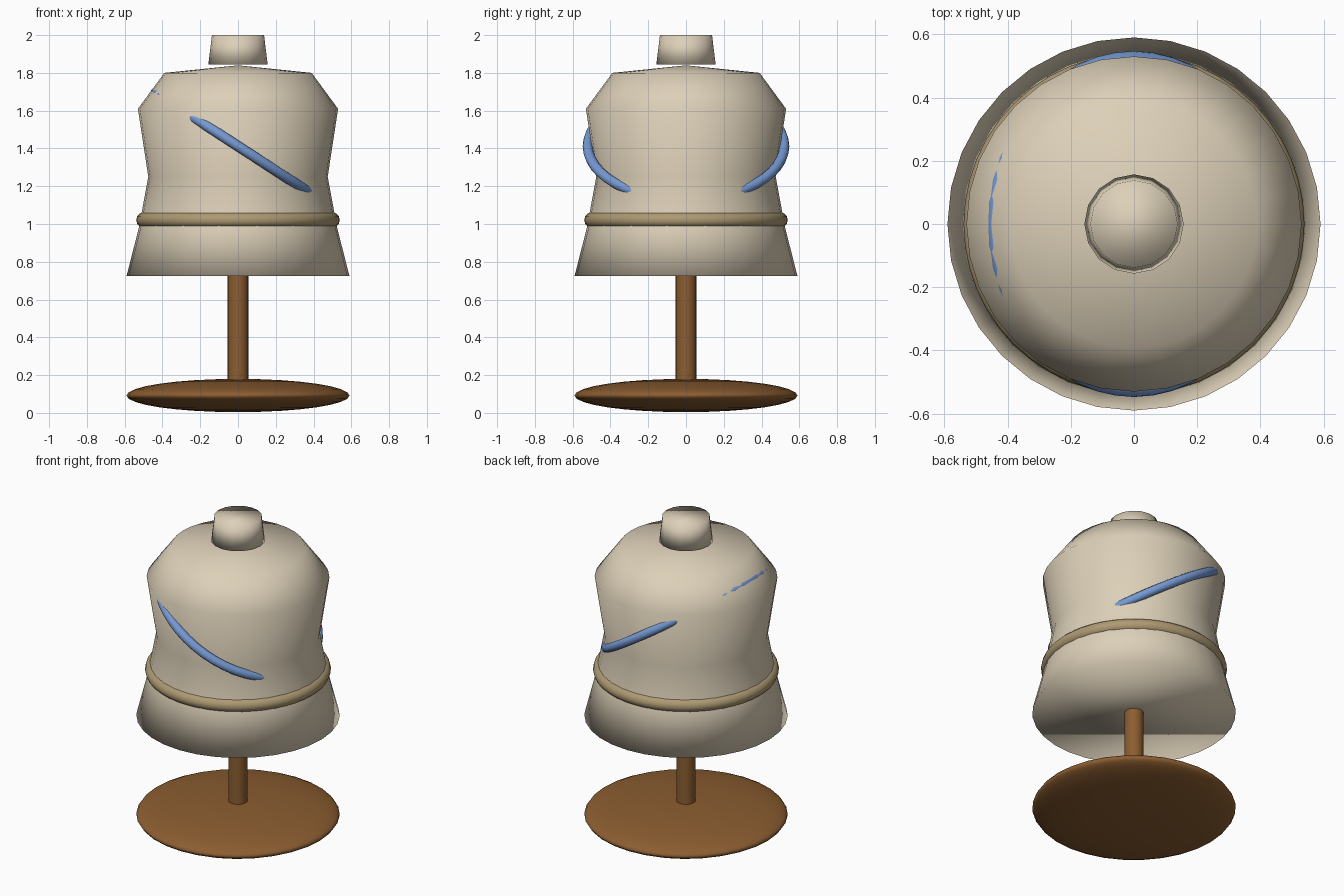
import bpy
import bmesh
import math

if "Cube" in bpy.data.objects:
    bpy.data.objects.remove(bpy.data.objects["Cube"], do_unlink=True)


def make_material(name, rgb):
    mat = bpy.data.materials.new(name)
    mat.use_nodes = True
    color = (*rgb, 1.0)
    mat.diffuse_color = color
    mat.node_tree.nodes["Principled BSDF"].inputs["Base Color"].default_value = color
    return mat


def finish(name, mat, smooth=True):
    obj = bpy.context.object
    obj.name = obj.data.name = name
    obj.data.materials.append(mat)
    if smooth:
        bpy.ops.object.shade_smooth()
    return obj


def lathe(name, profile, sides, mat):
    """Turn (radius, height) points about z; radius 0 gives a tip, open ends get a cap."""
    bm = bmesh.new()
    rings = []
    for r, z in profile:
        if r == 0:
            rings.append([bm.verts.new((0, 0, z))] * sides)
            continue
        angles = [math.tau * i / sides for i in range(sides)]
        rings.append([bm.verts.new((r * math.cos(a), r * math.sin(a), z)) for a in angles])
    for low, high in zip(rings, rings[1:]):
        for i in range(sides):
            j = (i + 1) % sides
            corners = dict.fromkeys((low[i], low[j], high[j], high[i]))
            bm.faces.new(list(corners))
    for (r, _), ring in ((profile[0], rings[0]), (profile[-1], rings[-1])):
        if r > 0:
            bm.faces.new(ring)
    bmesh.ops.recalc_face_normals(bm, faces=bm.faces[:])
    mesh = bpy.data.meshes.new(name)
    bm.to_mesh(mesh)
    bm.free()
    obj = bpy.data.objects.new(name, mesh)
    bpy.context.collection.objects.link(obj)
    bpy.ops.object.select_all(action="DESELECT")
    obj.select_set(True)
    bpy.context.view_layer.objects.active = obj
    return finish(name, mat)


linen = make_material("linen beige", (0.72, 0.63, 0.48))
wood = make_material("brown wood", (0.26, 0.11, 0.03))
leather = make_material("tan belt", (0.42, 0.32, 0.17))
ribbon = make_material("blue ribbon", (0.18, 0.32, 0.65))

# Stand: flattened round foot and post
bpy.ops.mesh.primitive_uv_sphere_add(segments=32, ring_count=16, location=(0, 0, 0.092))
foot = finish("stand_foot", wood)
foot.scale = (0.59, 0.59, 0.088)

bpy.ops.mesh.primitive_cylinder_add(vertices=16, radius=0.056, depth=0.65, location=(0, 0, 0.42))
finish("stand_post", wood, smooth=False)
bpy.ops.object.shade_smooth_by_angle(angle=math.radians(40))

# Torso with flared hem, waist, chest and shoulders
lathe("torso", [(0.59, 0.725), (0.525, 0.98), (0.475, 1.25),
                (0.53, 1.61), (0.39, 1.80), (0, 1.84)], 32, linen)

# Neck plug
lathe("neck", [(0.157, 1.845), (0.138, 2.0)], 16, linen)

# Belt around the hips
bpy.ops.mesh.primitive_torus_add(major_segments=48, minor_segments=12, major_radius=0.498,
                                 minor_radius=0.041, location=(0, 0, 1.021))
finish("belt", leather)

# Slanted sash across the chest
bpy.ops.mesh.primitive_torus_add(major_segments=48, minor_segments=12, major_radius=0.52,
                                 minor_radius=0.027, location=(0, 0, 1.412),
                                 rotation=(0, math.radians(33), 0))
finish("sash", ribbon)
